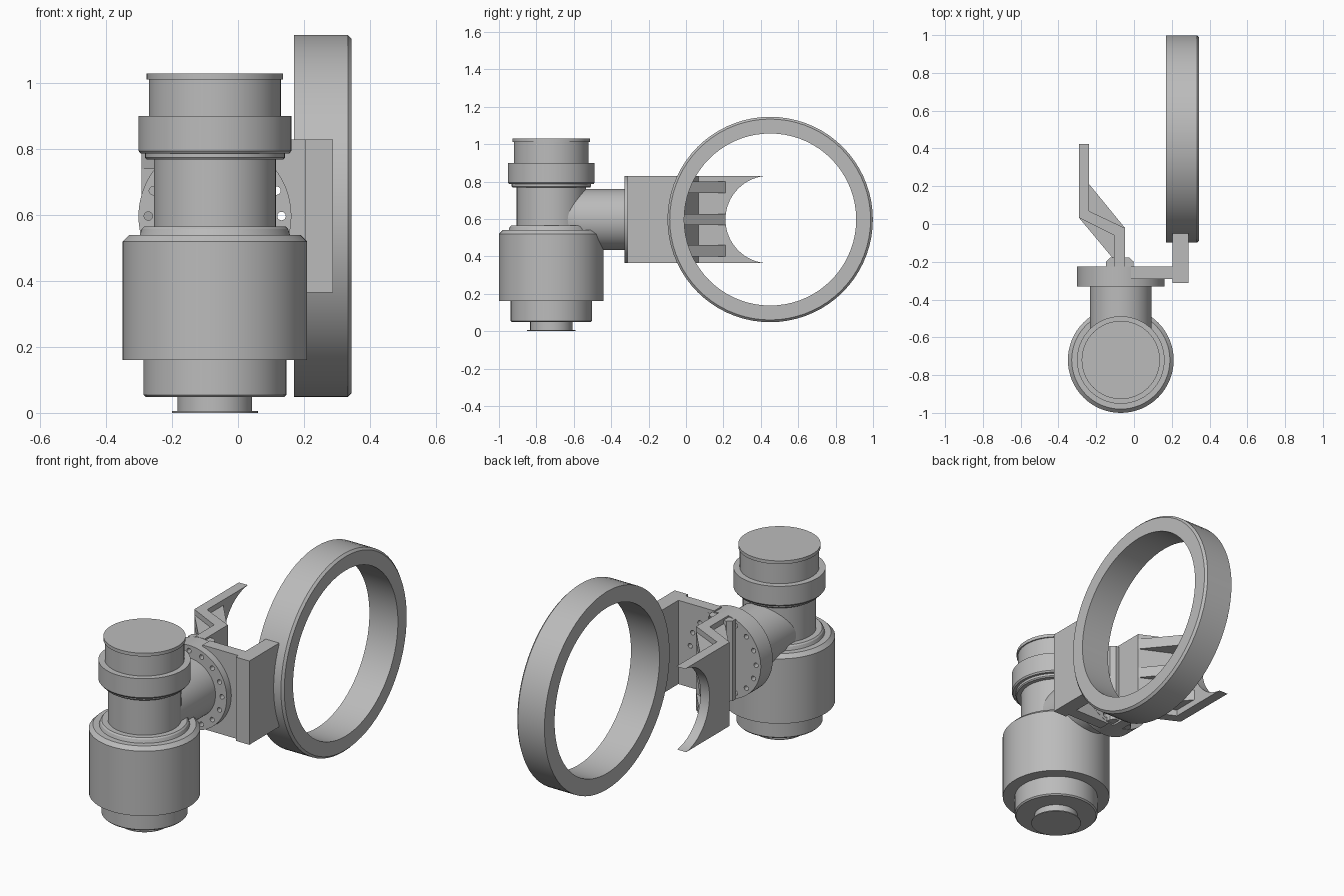
import bpy, bmesh, math
from mathutils import Matrix, Vector

if "Cube" in bpy.data.objects:
    bpy.data.objects.remove(bpy.data.objects["Cube"], do_unlink=True)

grey = bpy.data.materials.new("plain grey")
grey.use_nodes = True
COLOUR = (0.5, 0.5, 0.5, 1)
grey.diffuse_color = COLOUR
grey.node_tree.nodes["Principled BSDF"].inputs["Base Color"].default_value = COLOUR

AX, AY = -0.07, -0.72      # vertical axis of the housing
MID = 0.597                # height of the horizontal axis
LOW, HIGH = 0.365, 0.83    # bracket height range


def finish(name, bm, smooth=True):
    bmesh.ops.recalc_face_normals(bm, faces=bm.faces)
    mesh = bpy.data.meshes.new(name)
    bm.to_mesh(mesh)
    bm.free()
    mesh.materials.append(grey)
    obj = bpy.data.objects.new(name, mesh)
    bpy.context.collection.objects.link(obj)
    bpy.ops.object.select_all(action="DESELECT")
    obj.select_set(True)
    bpy.context.view_layer.objects.active = obj
    if smooth:
        bpy.ops.object.shade_smooth_by_angle(angle=math.radians(25))
    return obj


def lathe(name, profile, matrix, closed=False, steps=64):
    """Revolve (radius, height) points about z, then place with matrix."""
    bm = bmesh.new()
    verts = [bm.verts.new((r, 0, h)) for r, h in profile]
    edges = [bm.edges.new(p) for p in zip(verts, verts[1:])]
    if closed:
        edges.append(bm.edges.new((verts[-1], verts[0])))
    bmesh.ops.spin(bm, geom=verts + edges, axis=(0, 0, 1), cent=(0, 0, 0),
                   angle=math.tau, steps=steps)
    bmesh.ops.remove_doubles(bm, verts=bm.verts, dist=1e-5)
    bm.transform(matrix)
    return finish(name, bm)


def extrude(name, outline, low, high):
    """Prism from an outline in plan view."""
    bm = bmesh.new()
    face = bm.faces.new([bm.verts.new((x, y, low)) for x, y in outline])
    geom = bmesh.ops.extrude_face_region(bm, geom=[face])["geom"]
    top = [g for g in geom if isinstance(g, bmesh.types.BMVert)]
    bmesh.ops.translate(bm, verts=top, vec=(0, 0, high - low))
    return finish(name, bm, smooth=False)


def rect(x1, x2, y1, y2):
    return [(x1, y1), (x2, y1), (x2, y2), (x1, y2)]


def cut(obj, cutter):
    mod = obj.modifiers.new("cut", "BOOLEAN")
    mod.operation = "DIFFERENCE"
    mod.solver = "EXACT"
    mod.object = cutter
    cutter.hide_render = True
    bpy.context.view_layer.objects.active = obj
    bpy.ops.object.modifier_apply(modifier=mod.name)


def along_y(x, y, z):
    return Matrix.Translation((x, y, z)) @ Matrix.Rotation(-math.pi / 2, 4, "X")


def along_x(x, y, z):
    return Matrix.Translation((x, y, z)) @ Matrix.Rotation(math.pi / 2, 4, "Y")


# Vertical housing: foot disc, stepped body, neck, collar and cap
upright = Matrix.Translation((AX, AY, 0))
lathe("housing_foot", [(0, 0), (0.13, 0), (0.13, 0.005), (0.113, 0.005),
                       (0.113, 0.06), (0, 0.06)], upright)
lathe("housing_body", [(0, 0.048), (0.21, 0.048), (0.217, 0.055), (0.217, 0.16),
                       (0.28, 0.16), (0.28, 0.52), (0.26, 0.54), (0.228, 0.54),
                       (0.222, 0.558), (0.215, 0.565), (0, 0.565)], upright)
lathe("housing_neck", [(0, 0.55), (0.185, 0.55), (0.185, 0.78), (0, 0.78)], upright)
lathe("upper_collar", [(0, 0.768), (0.207, 0.768), (0.212, 0.774), (0.212, 0.787),
                       (0.226, 0.787), (0.232, 0.795), (0.232, 0.9), (0, 0.9)], upright)
lathe("top_cap", [(0, 0.89), (0.2, 0.89), (0.2, 1.012), (0.207, 1.012),
                  (0.207, 1.03), (0, 1.03)], upright)

# Horizontal branch pipe and bolted flange
lathe("branch_pipe", [(0, 0), (0.163, 0), (0.163, 0.4), (0, 0.4)],
      along_y(AX, AY, MID))
flange = lathe("flange", [(0, 0), (0.232, 0), (0.232, 0.105), (0, 0.105)],
               along_y(AX, -0.33, MID))
plate = extrude("side_plate", rect(-0.015, 0.21, -0.29, -0.226), LOW, HIGH)

# Ring of bolt holes through the flange and plate
bm = bmesh.new()
for i in range(16):
    a = math.tau * i / 16
    spot = Vector((AX + 0.202 * math.cos(a), -0.27, MID + 0.202 * math.sin(a)))
    bmesh.ops.create_cone(bm, cap_ends=True, segments=16, radius1=0.013,
                          radius2=0.013, depth=0.3, matrix=along_y(*spot))
holes = finish("bolt_hole_cutter", bm, smooth=False)
for part in (flange, plate):
    cut(part, holes)
bpy.data.objects.remove(holes, do_unlink=True)

# Block carrying the large ring
extrude("ring_block", rect(0.205, 0.288, -0.312, -0.05), LOW, HIGH)
lathe("large_ring", [(0.46, 0), (0.549, 0), (0.549, 0.163), (0.537, 0.175),
                     (0.46, 0.175)],
      along_x(0.17, 0.45, MID), closed=True, steps=72)

# Cranked bracket with a foot and a curved cut-out at its end
extrude("bracket_foot", [(-0.147, -0.23), (-0.003, -0.23), (-0.003, -0.198),
                         (-0.025, -0.178), (-0.125, -0.178), (-0.147, -0.198)],
        LOW + 0.01, HIGH - 0.01)
bracket = extrude("cranked_bracket", [
    (-0.105, -0.225), (-0.047, -0.225), (-0.047, -0.022), (-0.237, 0.068),
    (-0.237, 0.452), (-0.292, 0.452), (-0.292, 0.034), (-0.105, -0.06)], LOW, HIGH)
cutter = lathe("bracket_cutter", [(0, 0), (0.234, 0), (0.234, 0.3), (0, 0.3)],
               along_x(-0.4, 0.445, MID))
cut(bracket, cutter)
bpy.data.objects.remove(cutter, do_unlink=True)

# Triangular ribs on both sides of the crank
for label, z in (("lower", 0.43), ("middle", MID), ("upper", 0.77)):
    extrude(label + "_inner_rib", [(-0.237, 0.068), (-0.237, 0.21), (-0.047, -0.022)],
            z - 0.03, z + 0.03)
    extrude(label + "_outer_rib", [(-0.292, 0.034), (-0.105, -0.06), (-0.105, -0.19)],
            z - 0.03, z + 0.03)
